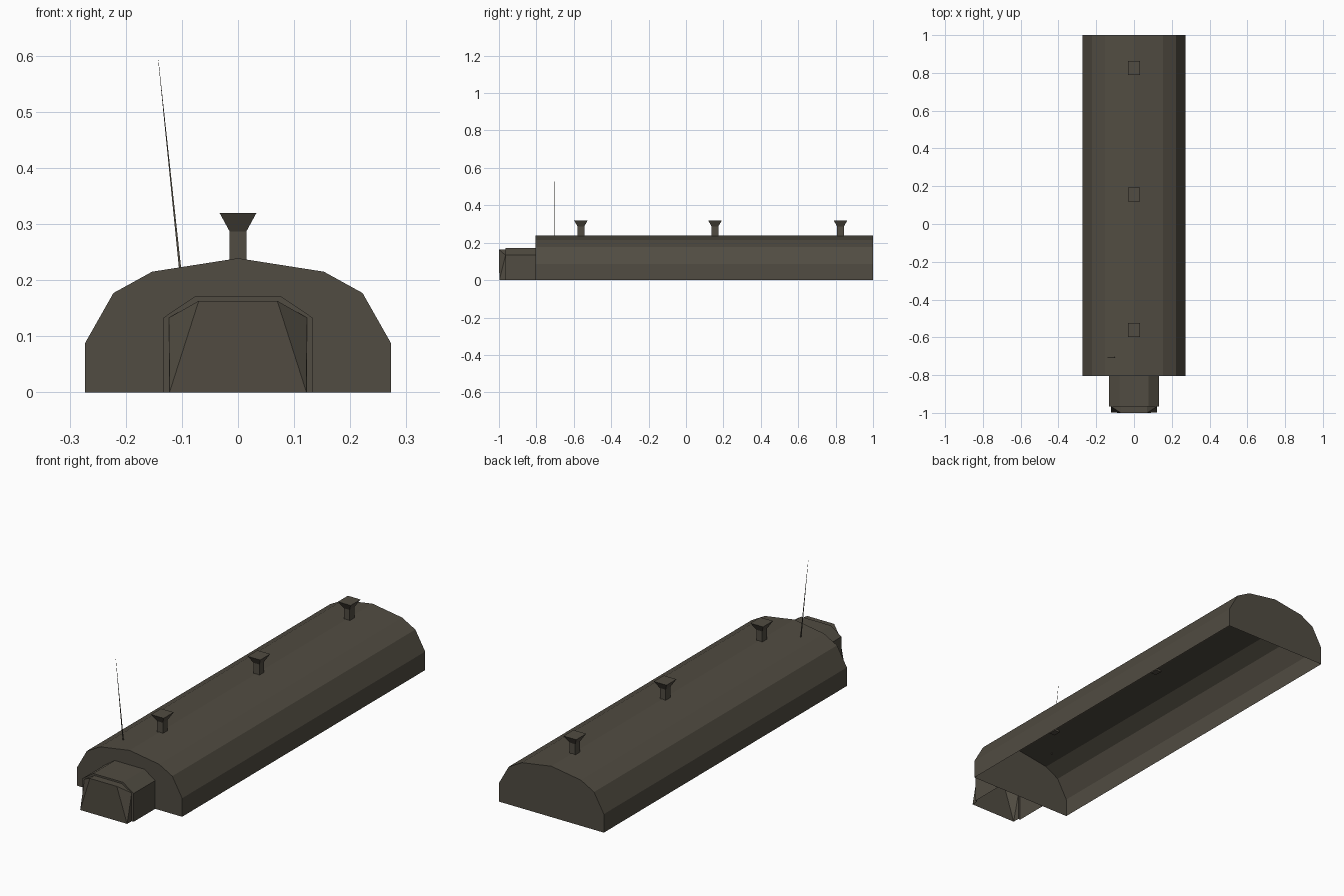
import bpy
from mathutils import Matrix, Vector

if "Cube" in bpy.data.objects:
    bpy.data.objects.remove(bpy.data.objects["Cube"])

olive = bpy.data.materials.new("drab olive")
olive.diffuse_color = (0.082, 0.072, 0.054, 1)
olive.use_nodes = True
olive.node_tree.nodes["Principled BSDF"].inputs["Base Color"].default_value = olive.diffuse_color


def make(name, verts, faces):
    me = bpy.data.meshes.new(name)
    me.from_pydata(verts, [], faces)
    me.materials.append(olive)
    ob = bpy.data.objects.new(name, me)
    bpy.context.collection.objects.link(ob)
    return ob


def mirrored(half):
    """Complete a right-hand (x, z) half profile, bottom to top."""
    return half + [(-x, z) for x, z in reversed(half) if x > 0]


def loft(name, rings, cap_first=True, cap_last=True, closed=True):
    """Skin matching rings of points; open rings leave the underside open."""
    n = len(rings[0])
    verts = [p for r in rings for p in r]
    faces = []
    for k in range(len(rings) - 1):
        for i in range(n if closed else n - 1):
            j = (i + 1) % n
            faces.append((k * n + i, k * n + j, (k + 1) * n + j, (k + 1) * n + i))
    if cap_first:
        faces.append(tuple(reversed(range(n))))
    if cap_last:
        faces.append(tuple((len(rings) - 1) * n + i for i in range(n)))
    return make(name, verts, faces)


def at_y(profile, y):
    return [(x, y, z) for x, z in profile]


def rect(x, y, z, hx, hy):
    return [(x - hx, y - hy, z), (x + hx, y - hy, z),
            (x + hx, y + hy, z), (x - hx, y + hy, z)]


# long faceted hall, open underneath
hall = mirrored([(0.273, 0), (0.273, 0.087), (0.222, 0.177), (0.153, 0.215), (0, 0.239)])
loft("hall", [at_y(hall, 1.0), at_y(hall, -0.805)][::-1], closed=False)

# entrance porch with an inset rim at its front
porch = mirrored([(0.133, 0), (0.133, 0.133), (0.077, 0.171)])
rim = mirrored([(0.123, 0), (0.123, 0.133), (0.07, 0.163)])
loft("porch", [at_y(rim, -0.965), at_y(porch, -0.965), at_y(porch, -0.805)],
     cap_first=False, cap_last=False, closed=False)

# tapered door front with triangular corner facets
v = at_y(rim, -0.965) + [(0.122, -0.998, 0), (0.07, -1, 0.163),
                         (-0.07, -1, 0.163), (-0.122, -0.998, 0)]
make("door_front", v, [(6, 7, 8, 9), (0, 1, 6), (1, 7, 6), (1, 2, 7),
                       (2, 3, 8, 7), (3, 4, 8), (4, 9, 8), (4, 5, 9)])

# roof vents: square stem flaring to a wide top
for y in (-0.562, 0.155, 0.826):
    loft("roof_vent", [rect(0, y, 0.229, 0.015, 0.018), rect(0, y, 0.287, 0.015, 0.018),
                       rect(0, y, 0.32, 0.033, 0.037)])

# leaning whip antenna
base, tip = Vector((-0.103, -0.705, 0.218)), Vector((-0.142, -0.705, 0.592))
loft("antenna", [rect(*base, 0.002, 0.002), rect(*tip, 0.0003, 0.0003)])
